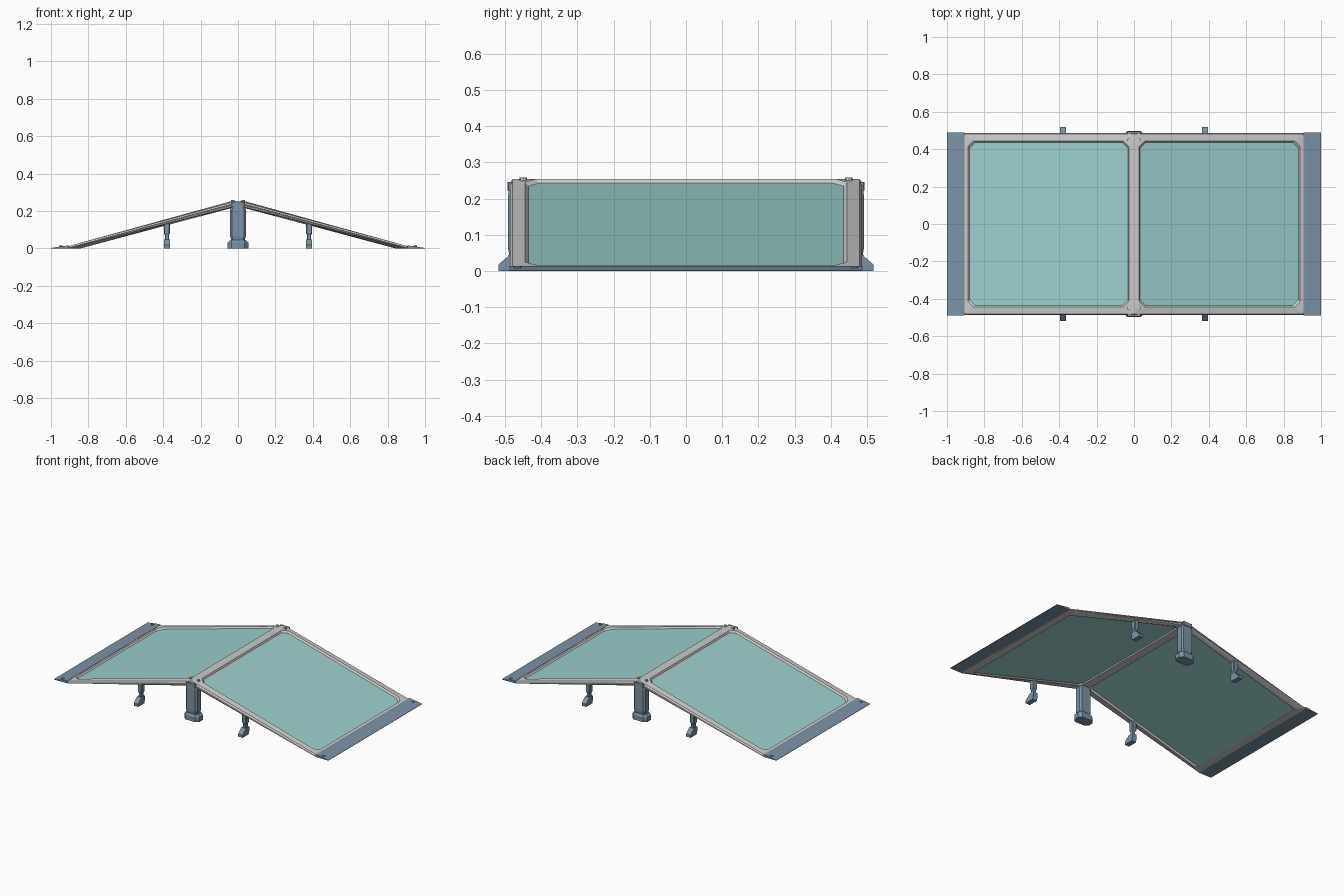
import bpy, bmesh
from math import cos, sin, pi

if "Cube" in bpy.data.objects:
    bpy.data.objects.remove(bpy.data.objects["Cube"])


def material(name, rgb):
    m = bpy.data.materials.new(name)
    m.diffuse_color = (*rgb, 1)
    m.use_nodes = True
    m.node_tree.nodes["Principled BSDF"].inputs["Base Color"].default_value = m.diffuse_color
    return m


TEAL = material("teal", (0.33, 0.63, 0.62))
BLUE = material("slate_blue", (0.2, 0.29, 0.38))
GREY = None


def top_z(x, h):
    # height of the sloping deck, flattened at the ridge and stopped at the ground
    return max(min(0.262 - 0.276 * x, 0.254) + h, 0.0)


def finish(name, bm, mat, axes):
    bmesh.ops.recalc_face_normals(bm, faces=bm.faces)
    me = bpy.data.meshes.new(name)
    bm.to_mesh(me)
    bm.free()
    ob = bpy.data.objects.new(name, me)
    bpy.context.collection.objects.link(ob)
    if mat:
        me.materials.append(mat)
    mod = ob.modifiers.new("mirror", 'MIRROR')
    mod.use_axis = axes
    mod.merge_threshold = 0.0005
    return ob


def loft(name, rings, mat, axes, closed=False, open_x0=False):
    bm = bmesh.new()
    vs = [[bm.verts.new(p) for p in r] for r in rings]
    n = len(vs[0])
    pairs = list(zip(vs, vs[1:] + vs[:1])) if closed else list(zip(vs, vs[1:]))
    for a, b in pairs:
        for i in range(n):
            j = (i + 1) % n
            bm.faces.new((a[i], a[j], b[j], b[i]))
    if not closed:
        bm.faces.new(vs[0])
        bm.faces.new(vs[-1])
    if open_x0:
        dead = [f for f in bm.faces if all(abs(v.co.x) < 1e-5 for v in f.verts)]
        bmesh.ops.delete(bm, geom=dead, context='FACES')
    return finish(name, bm, mat, axes)


def octagon(x0, x1, y0, y1, c0, c1):
    # rectangle with corner cuts c0 on the x0 side and c1 on the x1 side
    return [(x0 + c0, y0), (x1 - c1, y0), (x1, y0 + c1), (x1, y1 - c1),
            (x1 - c1, y1), (x0 + c0, y1), (x0, y1 - c0), (x0, y0 + c0)]


def deck_ring(x0, x1, y, c0, c1, h):
    return [(a, b, top_z(a, h)) for a, b in octagon(x0, x1, -y, y, c0, c1)]


# Grey frame: bevelled, grooved rails round each panel
X, XY = (True, False, False), (True, True, False)
frame = [deck_ring(0, 0.915, 0.482, 0.001, 0.012, -0.03),
         deck_ring(0, 0.915, 0.486, 0.001, 0.012, -0.024),
         deck_ring(0, 0.915, 0.486, 0.001, 0.012, -0.017),
         deck_ring(0, 0.915, 0.481, 0.001, 0.012, -0.015),
         deck_ring(0, 0.915, 0.481, 0.001, 0.012, -0.011),
         deck_ring(0, 0.915, 0.486, 0.001, 0.012, -0.009),
         deck_ring(0, 0.912, 0.480, 0.001, 0.012, 0.0),
         deck_ring(0.028, 0.888, 0.445, 0.03, 0.03, 0.0),
         deck_ring(0.034, 0.878, 0.434, 0.03, 0.03, -0.012),
         deck_ring(0.028, 0.86, 0.450, 0.02, 0.02, -0.03)]
loft("ramp_frame", frame, GREY, X, closed=True, open_x0=True)

# Teal deck panels
loft("deck_panel", [deck_ring(0.03, 0.885, 0.44, 0.028, 0.028, -0.022),
                    deck_ring(0.03, 0.885, 0.44, 0.028, 0.028, -0.010)], TEAL, X)

# Wedge flaps at both ends
flap = [(0.905, 0), (1.0, 0), (1.0, 0.002), (0.918, 0.014), (0.905, 0.014)]
loft("end_flap", [[(x, y, z) for x, z in flap] for y in (-0.488, 0.488)], BLUE, X)


def post(name, levels, cx, cy, axes):
    # levels: z, half x, half y, corner cut
    loft(name, [[(a, b, z) for a, b in octagon(cx - hx, cx + hx, cy - hy, cy + hy, c, c)]
                for z, hx, hy, c in levels], BLUE, axes)


# Ridge posts with wide octagonal feet
post("ridge_post", [(0.04, 0.036, 0.024, 0.01), (0.065, 0.042, 0.028, 0.01),
                    (0.205, 0.042, 0.028, 0.01), (0.228, 0.034, 0.026, 0.01)],
     0, 0.464, (False, True, False))
post("ridge_foot", [(0, 0.056, 0.036, 0.02), (0.03, 0.056, 0.036, 0.02),
                    (0.045, 0.042, 0.028, 0.012)], 0, 0.462, (False, True, False))

# Ridge end caps beside the frame
post("ridge_cap", [(0.222, 0.034, 0.01, 0.003), (0.246, 0.034, 0.01, 0.003)],
     0, 0.484, (False, True, False))

# Small legs with a narrow waist
post("small_leg", [(0.035, 0.012, 0.012, 0.003), (0.07, 0.011, 0.012, 0.003),
                   (0.08, 0.016, 0.017, 0.004), (0.14, 0.016, 0.017, 0.004)],
     0.38, 0.464, XY)

# Splayed wedge feet of the small legs
foot = [(0.455, 0), (0.518, 0), (0.518, 0.018), (0.484, 0.048), (0.447, 0.048), (0.447, 0.025)]
loft("small_foot", [[(x, y, z) for y, z in foot] for x in (0.364, 0.396)], BLUE, XY)


# Screw heads on the ridge and the flaps
def screw(name, x, y, z0, z1, r, mat):
    loft(name, [[(x + r * cos(i * pi / 4), y + r * sin(i * pi / 4), z) for i in range(8)]
                for z in (z0, z1)], mat, XY)


screw("ridge_screw", 0.028, 0.45, 0.244, 0.259, 0.01, GREY)
screw("flap_screw", 0.948, 0.466, 0.004, 0.014, 0.01, BLUE)
